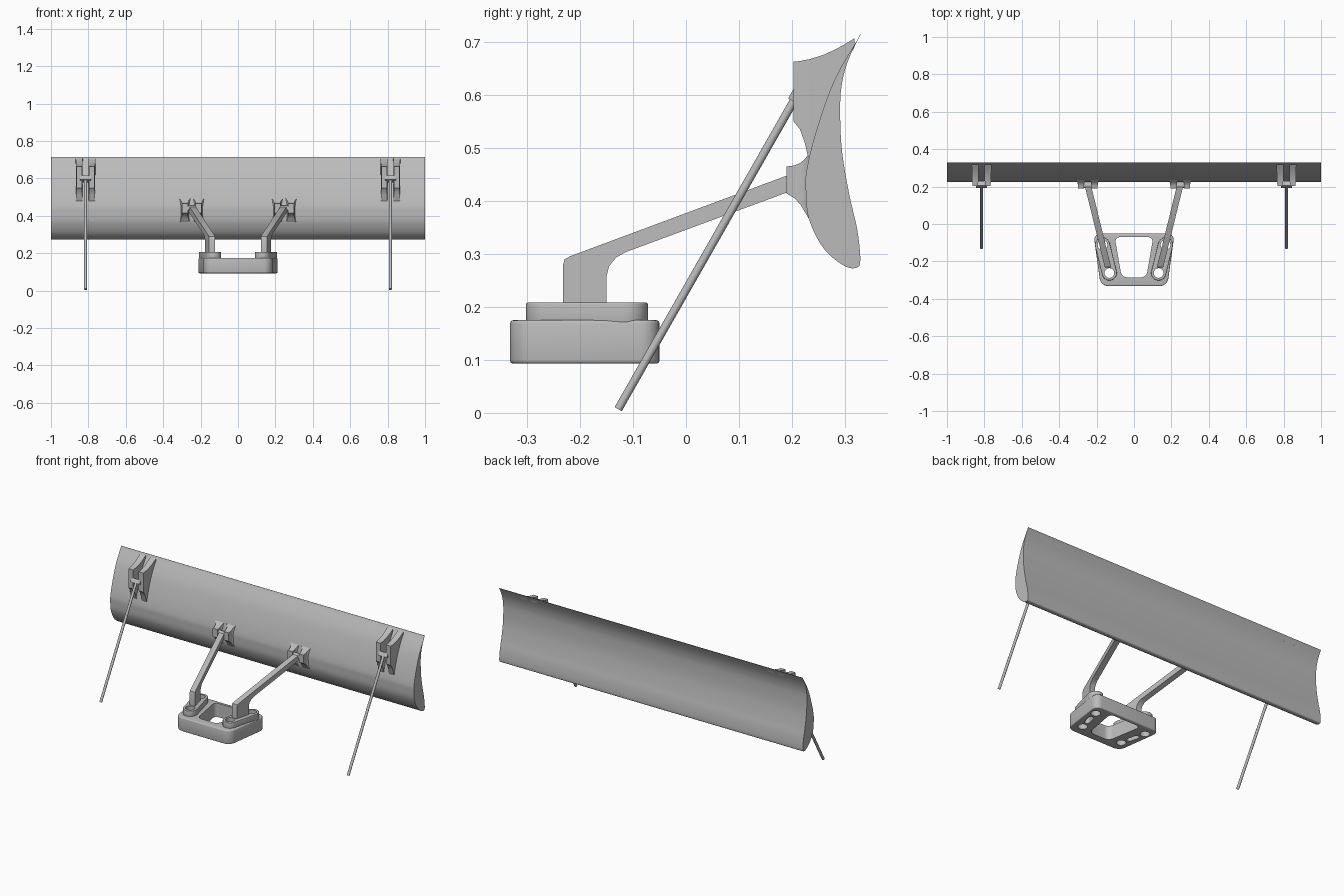
import bpy, bmesh, math
from mathutils import Vector

cube = bpy.data.objects.get("Cube")
if cube:
    bpy.data.objects.remove(cube, do_unlink=True)

GREY = (0.5, 0.5, 0.5, 1)
mat = bpy.data.materials.new("plain grey")
mat.use_nodes = True
mat.diffuse_color = GREY
mat.node_tree.nodes["Principled BSDF"].inputs["Base Color"].default_value = GREY


def skin(name, rings, rounding=0, edge=0):
    """Join matching rings into a capped solid; optionally round the long and rim edges."""
    bm = bmesh.new()
    rows = [[bm.verts.new(p) for p in ring] for ring in rings]
    n = len(rows[0])
    bm.faces.new(rows[0])
    bm.faces.new(rows[-1])
    for a, b in zip(rows, rows[1:]):
        for i in range(n):
            j = (i + 1) % n
            bm.faces.new((a[i], a[j], b[j], b[i]))
    bmesh.ops.recalc_face_normals(bm, faces=bm.faces)
    if rounding:
        long_edges = [e for e in bm.edges if abs(e.verts[0].co.z - e.verts[1].co.z) > 0.01]
        bmesh.ops.bevel(bm, geom=long_edges, offset=rounding, segments=6, profile=0.5, affect='EDGES')
    if edge:
        rims = [e for e in bm.edges if abs(e.verts[0].co.z - e.verts[1].co.z) < 1e-5]
        bmesh.ops.bevel(bm, geom=rims, offset=edge, segments=3, profile=0.5, affect='EDGES')
    me = bpy.data.meshes.new(name)
    bm.to_mesh(me)
    bm.free()
    me.materials.append(mat)
    ob = bpy.data.objects.new(name, me)
    bpy.context.collection.objects.link(ob)
    return ob


def plate(name, pts, z0, z1, rounding=0, edge=0):
    return skin(name, [[(x, y, z) for x, y in pts] for z in (z0, z1)], rounding, edge)


def smooth_path(pts, steps=6):
    """Catmull-Rom curve through 2D points."""
    p = [Vector(q) for q in pts]
    p = [2 * p[0] - p[1]] + p + [2 * p[-1] - p[-2]]
    out = []
    for a, b, c, d in zip(p, p[1:], p[2:], p[3:]):
        for k in range(steps):
            t = k / steps
            out.append(0.5 * (2 * b + (c - a) * t + (2 * a - 5 * b + 4 * c - d) * t * t
                              + (3 * b - a - 3 * c + d) * t ** 3))
    return out + [p[-2]]


def stadium(a, b, r, n=12):
    """Slot outline with round ends at a and b."""
    a, b = Vector(a), Vector(b)
    d = b - a
    ang = math.atan2(d.y, d.x)
    out = []
    for centre, start in ((b, ang - math.pi / 2), (a, ang + math.pi / 2)):
        for k in range(n + 1):
            t = start + math.pi * k / n
            out.append((centre.x + r * math.cos(t), centre.y + r * math.sin(t)))
    return out


def circle(c, r, n=24):
    return [(c[0] + r * math.cos(2 * math.pi * k / n), c[1] + r * math.sin(2 * math.pi * k / n))
            for k in range(n)]


def rod(name, a, b, r, sides=16):
    a, b = Vector(a), Vector(b)
    q = (b - a).to_track_quat('Z', 'Y')
    return skin(name, [[c + q @ Vector((x, y, 0)) for x, y in circle((0, 0), r, sides)] for c in (a, b)])


def cut(ob, cutters):
    for c in cutters:
        m = ob.modifiers.new("cut", 'BOOLEAN')
        m.operation = 'DIFFERENCE'
        m.solver = 'EXACT'
        m.object = c
        bpy.context.view_layer.objects.active = ob
        bpy.ops.object.modifier_apply(modifier=m.name)
        bpy.data.objects.remove(c, do_unlink=True)


def lean(y):
    """Sideways distance of the splayed arms at depth y."""
    return 0.196 + 0.246 * y


# Wing blade: one curved section swept along the full width
front = [(.33, .715), (.281, .63), (.247, .536), (.228, .46), (.226, .42), (.232, .366),
         (.26, .31), (.298, .278), (.322, .274), (.329, .29), (.323, .347), (.308, .413),
         (.294, .498), (.291, .583), (.296, .63), (.308, .67), (.329, .715)]
section = smooth_path(front)
parts = [skin("wing_blade", [[(x, p.x, p.y) for p in section] for x in (-1, 1)])]

# Base frame with rounded corners and a central window
base = plate("base_frame", [(-.178, -.332), (.178, -.332), (.217, -.05), (-.217, -.05)],
             .093, .175, .04, .006)
cut(base, [plate("window", [(-.066, -.285), (.066, -.285), (.103, -.07), (-.103, -.07)],
                 0, .3, .028)])
parts.append(base)

# Side profile of an arm, as (depth, height)
arm_profile = [(-.232, .2), (-.232, .28), (-.229, .29), (-.218, .296), (.188, .447), (.212, .45),
               (.212, .424), (.188, .415), (-.115, .303), (-.132, .293), (-.145, .277),
               (-.15, .258), (-.15, .2)]
# Bracket fins as (depth, bottom, top, half width)
inner_fin = [(.19, .414, .465, .016), (.205, .405, .467, .016), (.216, .393, .472, .017),
             (.225, .378, .48, .02), (.232, .366, .489, .026), (.238, .36, .495, .032)]
outer_fin = [(.203, .55, .663, .015), (.215, .535, .664, .015), (.224, .51, .666, .016),
             (.23, .485, .667, .017), (.238, .47, .669, .017), (.26, .54, .676, .017),
             (.28, .6, .685, .018), (.3, .66, .696, .018), (.318, .69, .707, .019)]


def fin(name, x, rows):
    return skin(name, [[(x - w, y, lo), (x + w, y, lo), (x + w, y, hi), (x - w, y, hi)]
                       for y, lo, hi, w in rows])


for s, side in ((1, "left"), (-1, "right")):
    # Mounting pad with two bolt holes and a slot through the frame
    bolts = [(s * lean(y), y) for y in (-.262, -.112)]
    pad = plate(side + "_pad", stadium(*bolts, .04), .17, .208, edge=.003)
    cut(pad, [plate("hole", circle(c, .026), 0, .3) for c in bolts])
    cut(base, [plate("hole", circle(c, .026), 0, .3) for c in bolts])
    slot = [(s * lean(y), y) for y in (-.21, -.165)]
    cut(base, [plate("slot", stadium(*slot, .014), 0, .16)])
    parts.append(pad)

    # Splayed arm
    parts.append(skin(side + "_arm", [[(s * lean(y) + w, y, z) for y, z in arm_profile]
                                      for w in (-.017, .017)]))

    # Inner bracket: two flared fins and a cross pin
    for d in (-.037, .037):
        parts.append(fin(side + "_inner_bracket_fin", s * .247 + d, inner_fin))
    parts.append(rod(side + "_inner_pin", (s * .247 - .045, .207, .44), (s * .247 + .045, .207, .44), .015))

    # Outer bracket: two fins, the stay rod and its head block
    x = s * .815
    for d in (-.034, .034):
        parts.append(fin(side + "_outer_bracket_fin", x + d, outer_fin))
    foot, top = Vector((x, -.128, .007)), Vector((x, .208, .597))
    parts.append(rod(side + "_stay_rod", foot, top, .0078))
    along = (top - foot).normalized()
    across = Vector((0, -along.z, along.y))
    mid = Vector((x, .212, .597))
    corners = [mid + along * .0125 * i + across * .015 * j
               for i, j in ((-1, -1), (1, -1), (1, 1), (-1, 1))]
    parts.append(skin(side + "_rod_head", [[c + Vector((w, 0, 0)) for c in corners]
                                           for w in (-.03, .03)]))

# Smooth shading with crisp edges
bpy.ops.object.select_all(action='DESELECT')
for ob in parts:
    ob.select_set(True)
bpy.context.view_layer.objects.active = parts[0]
bpy.ops.object.shade_smooth_by_angle(angle=math.radians(35))
